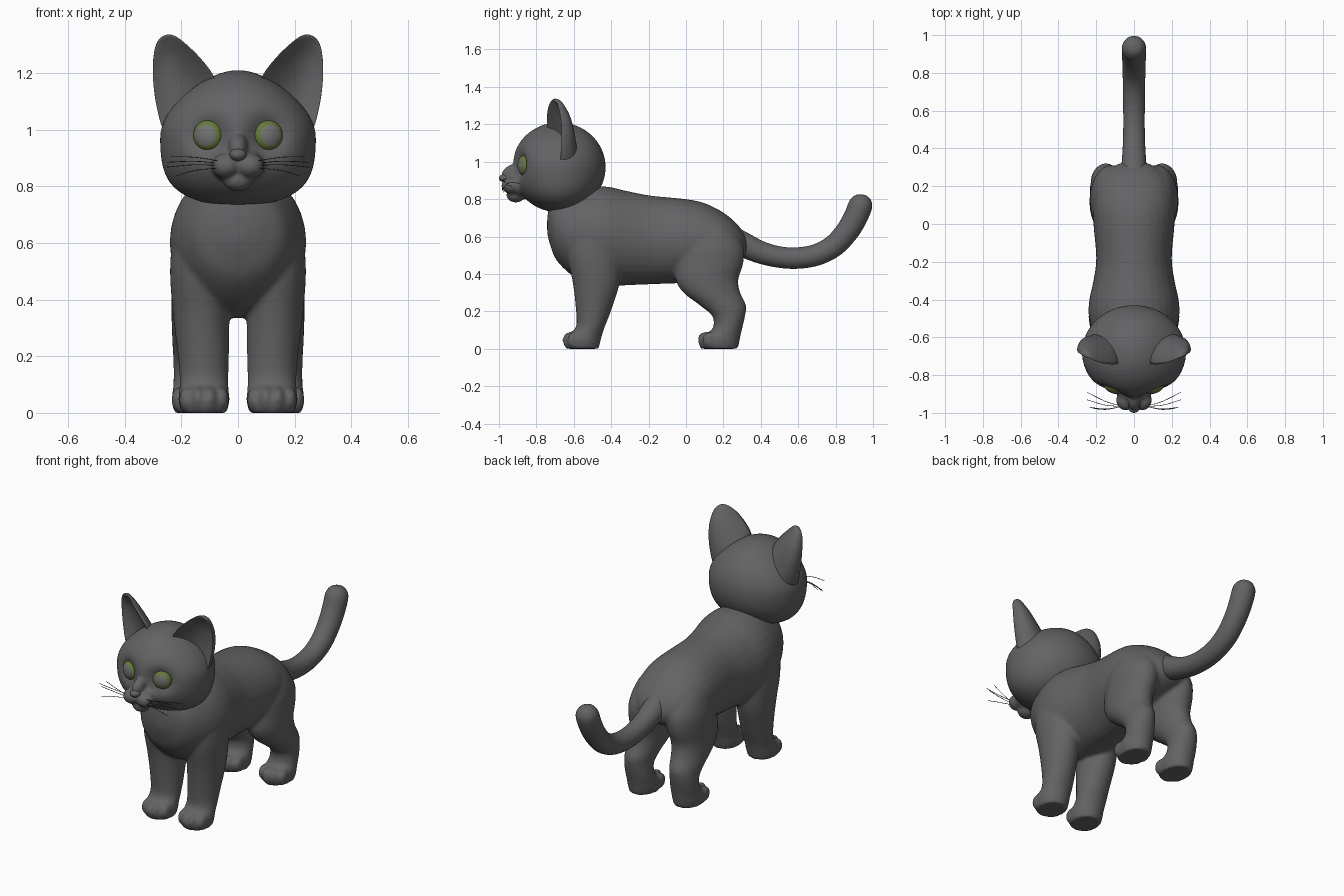
import bpy, bmesh, math
from mathutils import Vector as V, Matrix as M

if "Cube" in bpy.data.objects:
    bpy.data.objects.remove(bpy.data.objects["Cube"])


def material(name, rgb):
    m = bpy.data.materials.new(name)
    m.diffuse_color = (*rgb, 1)
    m.use_nodes = True
    m.node_tree.nodes["Principled BSDF"].inputs["Base Color"].default_value = m.diffuse_color
    return m


FUR = material("grey fur", (0.125, 0.125, 0.13))
IRIS = material("green iris", (0.13, 0.19, 0.04))
PUPIL = material("grey pupil", (0.17, 0.17, 0.17))
WHISKER = material("dark whisker", (0.04, 0.04, 0.04))


def dense(rows, n=5):
    """Catmull-Rom interpolation of rows of numbers."""
    out = []
    for i in range(len(rows) - 1):
        q = [rows[max(0, min(len(rows) - 1, i + k))] for k in (-1, 0, 1, 2)]
        for j in range(n):
            t = j / n
            out.append(tuple(0.5 * (2 * b + (c - a) * t + (2 * a - 5 * b + 4 * c - d) * t * t
                                    + (3 * b - a - 3 * c + d) * t ** 3) for a, b, c, d in zip(*q)))
    return out + [tuple(rows[-1])]


def skin(bm, rings):
    """Closed tube through rings of points."""
    vs = [[bm.verts.new(p) for p in r] for r in rings]
    n = len(vs[0])
    for a, b in zip(vs, vs[1:]):
        for k in range(n):
            bm.faces.new((a[k], a[(k + 1) % n], b[(k + 1) % n], b[k]))
    bm.faces.new(vs[0])
    bm.faces.new(vs[-1])


def ellipse(c, u, v, n=32):
    return [V(c) + V(u) * math.cos(2 * math.pi * k / n) + V(v) * math.sin(2 * math.pi * k / n)
            for k in range(n)]


def ball(bm, c, r, rot=None, seg=32):
    mat = M.Translation(c) @ (rot or M()) @ M.Diagonal((*r, 1))
    return bmesh.ops.create_uvsphere(bm, u_segments=seg, v_segments=seg // 2, radius=1, matrix=mat)["verts"]


def finish(bm, name, mats, voxel=0, smooth=0):
    bmesh.ops.recalc_face_normals(bm, faces=bm.faces)
    for f in bm.faces:
        f.smooth = True
    me = bpy.data.meshes.new(name)
    bm.to_mesh(me)
    bm.free()
    ob = bpy.data.objects.new(name, me)
    bpy.context.collection.objects.link(ob)
    for m in mats:
        me.materials.append(m)
    if voxel:
        r = ob.modifiers.new("blend", "REMESH")
        r.mode, r.voxel_size, r.use_smooth_shade = "VOXEL", voxel, True
        s = ob.modifiers.new("soften", "SMOOTH")
        s.factor, s.iterations = 0.5, smooth
    return ob


# torso: y, top, bottom, half width
bm = bmesh.new()
torso = [(-.742, .70, .62, .03), (-.728, .77, .56, .09), (-.69, .81, .47, .16), (-.60, .84, .385, .212),
         (-.50, .868, .34, .238), (-.41, .865, .335, .238), (-.30, .84, .34, .215), (-.18, .818, .345, .2),
         (0, .80, .355, .215), (.1, .778, .39, .215), (.2, .728, .43, .195), (.27, .67, .46, .155),
         (.315, .61, .49, .09), (.33, .57, .53, .03)]
skin(bm, [ellipse((0, y, (t + b) / 2), (w, 0, 0), (0, 0, (t - b) / 2)) for y, t, b, w in dense(torso)])

# legs: x, y, z, half width, half depth
front_leg = [(.12, -.555, 0, .08, .088), (.12, -.555, .04, .09, .098), (.12, -.54, .075, .088, .092),
             (.12, -.512, .115, .086, .077), (.122, -.495, .2, .09, .093), (.13, -.48, .35, .1, .125),
             (.135, -.49, .5, .105, .145), (.13, -.49, .62, .098, .14), (.115, -.48, .72, .07, .09)]
hind_leg = [(.147, .178, 0, .078, .1), (.147, .178, .04, .087, .108), (.147, .195, .075, .084, .098),
            (.148, .222, .11, .08, .079), (.15, .228, .175, .078, .088), (.147, .195, .235, .084, .125),
            (.14, .138, .3, .094, .152), (.133, .112, .37, .102, .168), (.125, .125, .46, .11, .182),
            (.12, .13, .55, .108, .175), (.11, .12, .65, .085, .12), (.1, .11, .7, .04, .06)]
for s in (-1, 1):
    for leg in (front_leg, hind_leg):
        skin(bm, [ellipse((s * x, y, z), (a, 0, 0), (0, b, 0)) for x, y, z, a, b in dense(leg)])
        x, y, z, a, b = leg[1]
        for k, back in ((-1.5, .025), (-.5, 0), (.5, 0), (1.5, .025)):  # toes
            ball(bm, (s * x + k * .042, y - b + .034 + back, .046), (.025, .042, .045))
finish(bm, "body_and_legs", [FUR], .01, 6)

# tail: y, z, radius
tail = dense([(.22, .60, .07), (.31, .555, .066), (.40, .515, .06), (.50, .49, .057), (.60, .485, .057),
              (.70, .503, .058), (.79, .55, .06), (.86, .625, .062), (.905, .70, .064), (.932, .765, .064),
              (.942, .795, .054), (.948, .815, .034), (.95, .823, .008)])
rings = []
for i, (y, z, r) in enumerate(tail):
    p, q = tail[max(i - 1, 0)], tail[min(i + 1, len(tail) - 1)]
    d = V((0, q[0] - p[0], q[1] - p[1])).normalized()
    rings.append(ellipse((0, y, z), (r, 0, 0), V((0, -d.z, d.y)) * r))
bm = bmesh.new()
skin(bm, rings)
finish(bm, "tail", [FUR])

# head: shaped ellipsoid with eye sockets, then muzzle parts
bm = bmesh.new()
for v in ball(bm, (0, -.68, .97), (.275, .25, .24), seg=96):
    zn = (v.co.z - .97) / .24
    v.co.x *= 1 + (.36 if zn < 0 else -.26) * zn * zn
    if v.co.y < -.7:
        d2 = (abs(v.co.x) - .107) ** 2 + (v.co.z - .98) ** 2
        v.co.y += .055 * math.exp(-d2 / .0045)
ball(bm, (0, -.885, .875), (.095, .08, .068))
ball(bm, (0, -.925, .94), (.034, .066, .045), M.Rotation(.45, 4, "X"))
ball(bm, (0, -.91, .822), (.052, .05, .04))
for s in (-1, 1):
    ball(bm, (s * .042, -.933, .872), (.052, .054, .044))
finish(bm, "head", [FUR], .007, 5)

# nose
bm = bmesh.new()
ball(bm, (0, -.971, .912), (.03, .029, .022))
finish(bm, "nose", [FUR])

# ears: inner edge x, z / outer edge x, z / back depth, hollow depth / inner y, outer y
ear = dense([(.075, 1.16, .245, .97, .12, .06, -.735, -.67), (.095, 1.205, .272, 1.02, .115, .06, -.742, -.67),
             (.135, 1.255, .294, 1.12, .098, .055, -.742, -.665), (.175, 1.295, .301, 1.215, .075, .042, -.735, -.668),
             (.208, 1.322, .294, 1.285, .048, .02, -.722, -.68), (.23, 1.334, .28, 1.318, .028, .004, -.71, -.688),
             (.247, 1.337, .265, 1.331, .01, 0, -.7, -.692)])
for s, side in ((-1, "left"), (1, "right")):
    bm = bmesh.new()
    rings = []
    for ix, iz, ox, oz, back, hollow, iy, oy in ear:
        ring = []
        for k in range(40):
            a = 2 * math.pi * k / 40
            t, w = (1 + math.cos(a)) / 2, math.sin(a)
            dy = back * w if w > 0 else hollow * w * w + .008 * w
            ring.append((s * (ix + (ox - ix) * t), iy + (oy - iy) * t + dy, iz + (oz - iz) * t))
        rings.append(ring)
    skin(bm, rings)
    finish(bm, "ear_" + side, [FUR])

    # eye: flattened dome, its pole looking forward and slightly out
    bm = bmesh.new()
    rot = M.Rotation(s * math.radians(20), 4, "Z") @ M.Rotation(math.pi / 2, 4, "X")
    c = V((s * .107, -.867, .98))
    ball(bm, c, (.053, .053, .03), rot, 48)
    inv = rot.inverted()
    for f in bm.faces:
        p = inv @ (f.calc_center_median() - c)
        f.material_index = 1 if math.hypot(p.x, p.y) < .038 else 0
    finish(bm, "eye_" + side, [IRIS, PUPIL])

    # whiskers: start z, then tip x, y, z
    bm = bmesh.new()
    for z0, x, y, z in ((.888, .235, -.97, .905), (.88, .25, -.89, .885), (.873, .25, -.93, .868),
                        (.865, .22, -.975, .836)):
        path = dense([(.06, -.965, z0), (.15, (y - .965) / 2 - .012, (z + z0) / 2 + .006), (x, y, z)], 4)
        skin(bm, [ellipse((s * px, py, pz), (0, .0015, 0), (0, 0, .0015), 6) for px, py, pz in path])
    finish(bm, "whiskers_" + side, [WHISKER])
